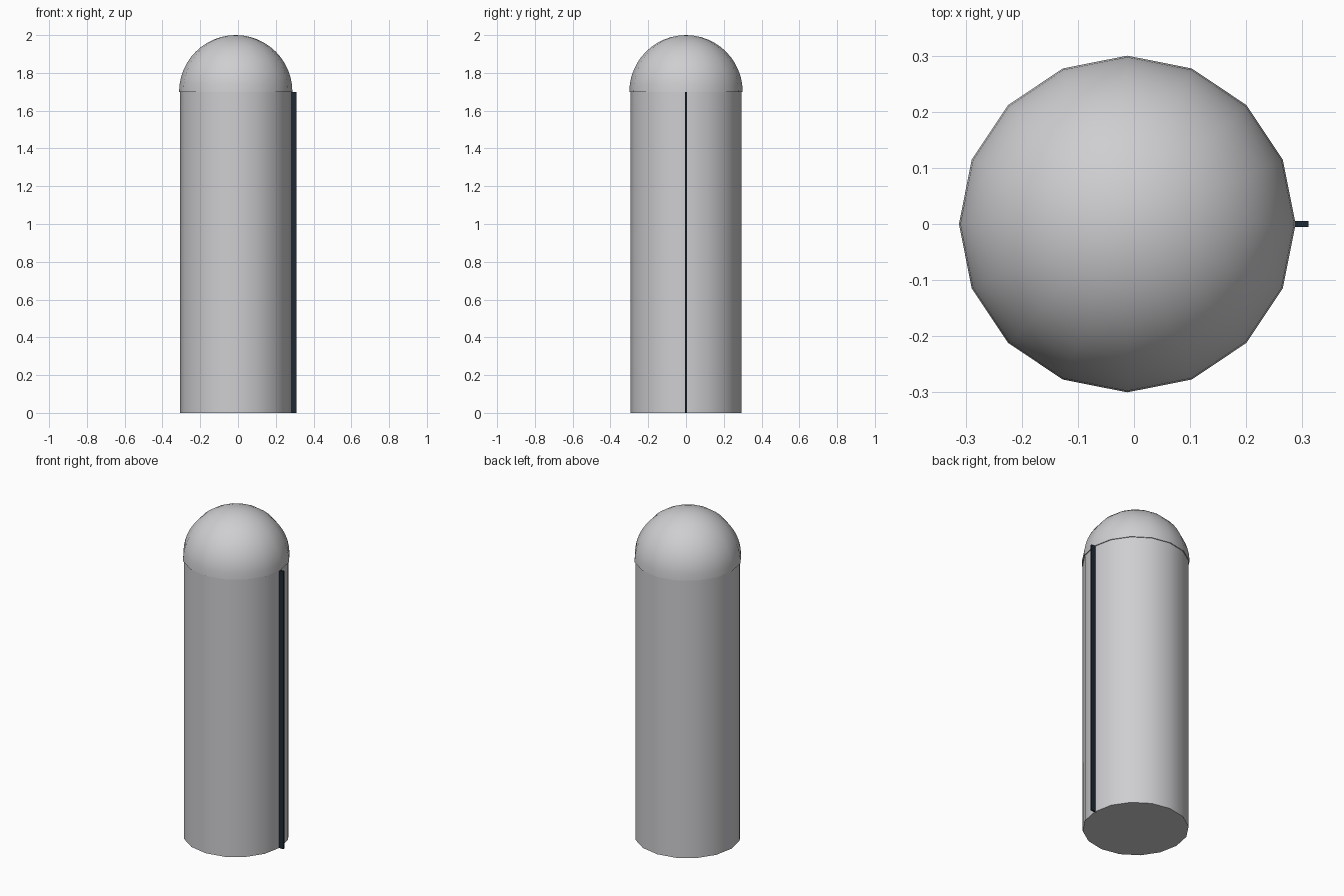
import bpy, bmesh, math

if "Cube" in bpy.data.objects:
    bpy.data.objects.remove(bpy.data.objects["Cube"])

SIDES = 16
CX = -0.012      # body axis; the fin makes up the rest of the width
BODY_TOP = 1.70


def material(name, color):
    m = bpy.data.materials.new(name)
    m.diffuse_color = (*color, 1.0)
    m.use_nodes = True
    m.node_tree.nodes["Principled BSDF"].inputs["Base Color"].default_value = m.diffuse_color
    return m


light_grey = material("light grey", (0.62, 0.62, 0.64))
dark_navy = material("dark navy", (0.013, 0.023, 0.034))


def lathe(name, profile, mat):
    """Revolve (radius, z) points around the body axis; radius 0 makes a pole."""
    bm = bmesh.new()
    rings = []
    for r, z in profile:
        n = SIDES if r > 1e-6 else 1
        rings.append([bm.verts.new((CX + r * math.cos(math.tau * i / SIDES),
                                    r * math.sin(math.tau * i / SIDES), z)) for i in range(n)])
    for a, b in zip(rings, rings[1:]):
        for i in range(SIDES):
            j = (i + 1) % SIDES
            if len(b) == 1:
                bm.faces.new((a[i], a[j], b[0]))
            else:
                bm.faces.new((a[i], a[j], b[j], b[i]))
    for ring, flip in ((rings[0], True), (rings[-1], False)):
        if len(ring) > 1:
            bm.faces.new(ring[::-1] if flip else ring)
    mesh = bpy.data.meshes.new(name)
    bm.to_mesh(mesh)
    bm.free()
    mesh.materials.append(mat)
    obj = bpy.data.objects.new(name, mesh)
    bpy.context.collection.objects.link(obj)
    bpy.ops.object.select_all(action='DESELECT')
    obj.select_set(True)
    bpy.context.view_layer.objects.active = obj
    bpy.ops.object.shade_smooth_by_angle(angle=math.radians(30))
    return obj


# Straight body
lathe("body", [(0.295, 0.0), (0.295, BODY_TOP)], light_grey)

# Domed cap, slightly wider than the body
RINGS = 12
dome = [(0.3 * math.cos(math.pi / 2 * k / RINGS),
         BODY_TOP + 0.3 * math.sin(math.pi / 2 * k / RINGS)) for k in range(RINGS)]
lathe("dome_cap", dome + [(0.0, 2.0)], light_grey)

# Thin vertical strip along the right side
bpy.ops.mesh.primitive_cube_add(size=1, location=(0.291, 0, BODY_TOP / 2))
strip = bpy.context.object
strip.name = "side_strip"
strip.scale = (0.04, 0.01, BODY_TOP)
bpy.ops.object.transform_apply(location=False, rotation=False, scale=True)
strip.data.materials.append(dark_navy)
